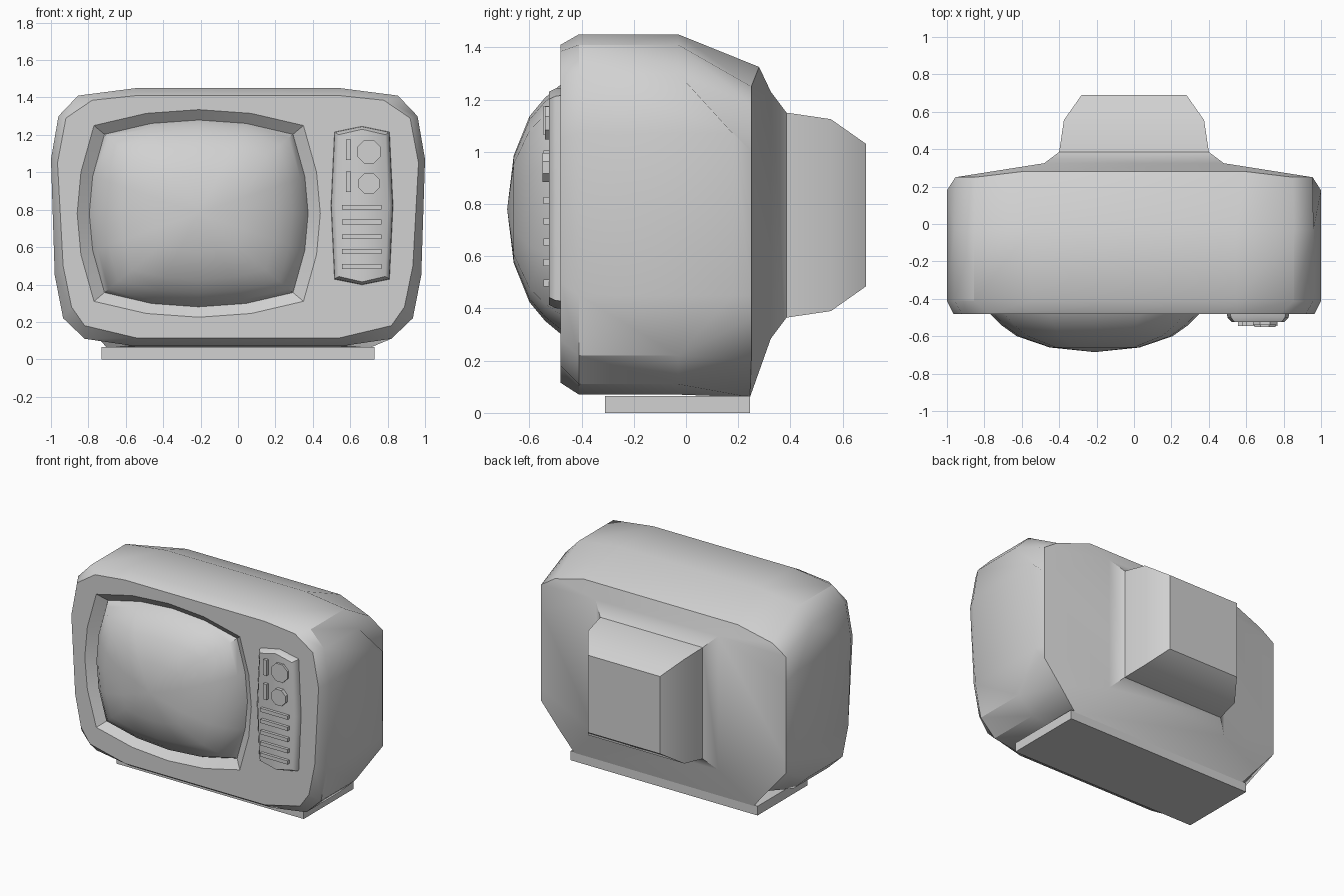
import bpy
import bmesh
import math

if "Cube" in bpy.data.objects:
    bpy.data.objects.remove(bpy.data.objects["Cube"], do_unlink=True)

grey = bpy.data.materials.new("light grey")
grey.use_nodes = True
grey.diffuse_color = (0.64, 0.64, 0.64, 1)
grey.node_tree.nodes["Principled BSDF"].inputs["Base Color"].default_value = (0.64, 0.64, 0.64, 1)


def loft(name, rings, cap_start=True, cap_end=True, angle=35):
    """Skin a row of rings of equal length into one object."""
    bm = bmesh.new()
    loops = [[bm.verts.new(p) for p in ring] for ring in rings]
    for a, b in zip(loops, loops[1:]):
        n = len(a)
        for i in range(n):
            j = (i + 1) % n
            bm.faces.new((a[i], a[j], b[j], b[i]))
    if cap_start:
        bm.faces.new(loops[0])
    if cap_end:
        bm.faces.new(loops[-1][::-1])
    bmesh.ops.remove_doubles(bm, verts=bm.verts, dist=0.0005)
    bmesh.ops.recalc_face_normals(bm, faces=bm.faces)
    mesh = bpy.data.meshes.new(name)
    bm.to_mesh(mesh)
    bm.free()
    mesh.materials.append(grey)
    obj = bpy.data.objects.new(name, mesh)
    bpy.context.collection.objects.link(obj)
    bpy.ops.object.select_all(action="DESELECT")
    obj.select_set(True)
    bpy.context.view_layer.objects.active = obj
    bpy.ops.object.shade_smooth_by_angle(angle=math.radians(angle))
    return obj


def box(name, x0, x1, y0, y1, z0, z1):
    corners = [(x0, z0), (x1, z0), (x1, z1), (x0, z1)]
    return loft(name, [[(x, y, z) for x, z in corners] for y in (y0, y1)])


def mirrored(half):
    """Close a right half, given top to bottom, into a full ring."""
    return half + [(-x, y, z) for x, y, z in reversed(half)]


# Cabinet cross-sections, right half from top to bottom
outer = [(.545, 1.45), (.855, 1.41), (.96, 1.3), (1, 1.07),
         (.98, .45), (.935, .22), (.82, .11), (.55, .07)]
face = [(.545, 1.41), (.78, 1.385), (.92, 1.29), (.965, 1.05),
        (.935, .5), (.89, .28), (.82, .18), (.545, .115)]
back = [(.6, .28, 1.325), (.85, .25, 1.25), (.955, .25, 1.18), (.955, .25, 1),
        (.955, .25, .45), (.955, .25, .36), (.82, .25, .2), (.7, .245, .06)]


def outer_ring(y_corner, y_side):
    return mirrored([(x, y_side if i in (3, 4) else y_corner, z)
                     for i, (x, z) in enumerate(outer)])


def tube_ring(half_width, y, bottom, top):
    """Rectangle whose corners each take four points of the ring."""
    return mirrored([(half_width, y, top)] * 4 + [(half_width, y, bottom)] * 4)


# Screen outline: one quadrant mirrored into a closed loop
quad = [(.28, .535), (.56, .47), (.63, .22)]
right = quad + [(.65, 0)] + [(x, -z) for x, z in reversed(quad)]
outline = right + [(0, -.555)] + [(-x, z) for x, z in reversed(right)] + [(0, .555)]


def screen_ring(scale, y):
    return [(-.21 + x * scale, y, .78 + z * scale) for x, z in outline]


# Cabinet: recess lip, front face, shell, rear funnel and picture tube cover
loft("cabinet", [
    screen_ring(.9, -.43),
    screen_ring(1, -.48),
    mirrored([(x, -.48, z) for x, z in face]),
    outer_ring(-.41, -.41),
    outer_ring(-.03, .18),
    mirrored(back),
    tube_ring(.48, .325, .285, 1.23),
    tube_ring(.4, .385, .365, 1.15),
], cap_start=False, cap_end=False)
loft("tube_cover", [
    tube_ring(.4, .385, .365, 1.15),
    tube_ring(.375, .555, .39, 1.125),
    tube_ring(.28, .69, .485, 1.03),
], cap_start=False)

# Domed screen
dome = [(.9, -.43), (.86, -.48), (.77, -.54), (.64, -.6), (.37, -.66), (0, -.685)]
loft("screen", [screen_ring(s, y) for s, y in dome],
     cap_start=False, cap_end=False, angle=50)

# Foot under the cabinet
box("base", -.73, .73, -.31, .245, 0, .065)

# Control panel with bevelled rim
panel = [(0, .425), (.148, .395), (.167, 0), (.148, -.395),
         (0, -.425), (-.148, -.395), (-.167, 0), (-.148, .395)]
loft("control_panel", [
    [(.663 + x * sx, y, .822 + z * sz) for x, z in panel]
    for sx, sz, y in ((1, 1, -.47), (.98, .99, -.5), (.84, .96, -.525))], angle=50)

# Octagonal knobs, each with a slider beside it
for i, (z, radius, y) in enumerate(((1.11, .068, -.54), (.94, .06, -.55))):
    angles = [math.pi / 8 + k * math.pi / 4 for k in range(8)]
    loft("knob_%d" % (i + 1), [
        [(.7 + radius * math.cos(a), d, z + radius * math.sin(a)) for a in angles]
        for d in (-.51, y)])
    box("slider_%d" % (i + 1), .578, .604, -.545, -.51, z + .01 - .055, z + .01 + .055)

# Speaker bars
for i in range(5):
    z = .813 - i * .079
    box("speaker_bar_%d" % (i + 1), .555, .768, -.545, -.51, z - .013, z + .013)
